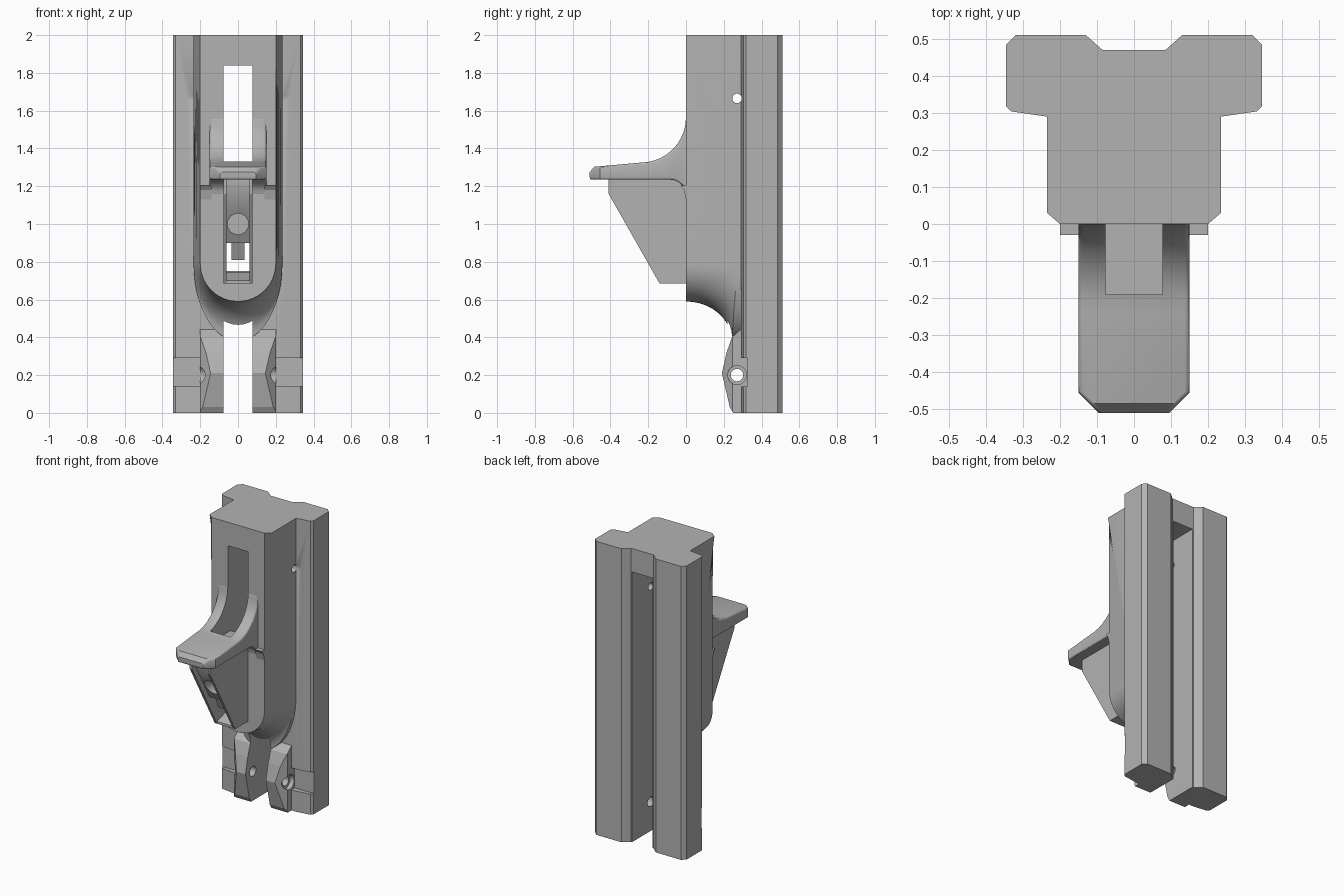
import bpy, bmesh, math
from mathutils import Vector

if "Cube" in bpy.data.objects:
    bpy.data.objects.remove(bpy.data.objects["Cube"], do_unlink=True)

grey = bpy.data.materials.new("plain grey")
grey.use_nodes = True
grey.diffuse_color = (0.45, 0.45, 0.45, 1)
grey.node_tree.nodes["Principled BSDF"].inputs["Base Color"].default_value = (0.45, 0.45, 0.45, 1)

SLOT = 0.077      # half width of the centre slot
PIN_Y = 0.27      # depth of both cross holes


def add(name, bm):
    bmesh.ops.recalc_face_normals(bm, faces=bm.faces[:])
    mesh = bpy.data.meshes.new(name)
    bm.to_mesh(mesh)
    bm.free()
    mesh.materials.append(grey)
    ob = bpy.data.objects.new(name, mesh)
    bpy.context.collection.objects.link(ob)
    return ob


def loft(name, rings):
    bm = bmesh.new()
    loops = [[bm.verts.new(p) for p in ring] for ring in rings]
    n = len(loops[0])
    for a, b in zip(loops, loops[1:]):
        for i in range(n):
            j = (i + 1) % n
            bm.faces.new((a[i], a[j], b[j], b[i]))
    bm.faces.new(loops[0])
    bm.faces.new(loops[-1][::-1])
    return add(name, bm)


def prism(name, profile, x0, x1):
    """Side profile of (y, z) points pulled along x."""
    return loft(name, [[(x, y, z) for y, z in profile] for x in (x0, x1)])


def box(x0, x1, y0, y1, z0, z1):
    return prism("cutter", [(y0, z0), (y1, z0), (y1, z1), (y0, z1)], x0, x1)


def rod(axis, r, a, b, u, z):
    """Cylinder from a to b along x or y."""
    ring = [(u + r * math.cos(t * math.pi / 16), z + r * math.sin(t * math.pi / 16)) for t in range(32)]
    if axis == "x":
        return prism("cutter", ring, a, b)
    return loft("cutter", [[(p, y, q) for p, q in ring] for y in (a, b)])


def apply_modifiers(ob):
    deps = bpy.context.evaluated_depsgraph_get()
    mesh = bpy.data.meshes.new_from_object(ob.evaluated_get(deps))
    ob.modifiers.clear()
    ob.data = mesh


def cut(ob, *cutters):
    for c in cutters:
        mod = ob.modifiers.new("cut", "BOOLEAN")
        mod.operation, mod.solver, mod.object = "DIFFERENCE", "EXACT", c
        c.hide_render = True
        apply_modifiers(ob)
        bpy.data.objects.remove(c, do_unlink=True)


def slice_off(ob, point, normal):
    bm = bmesh.new()
    bm.from_mesh(ob.data)
    res = bmesh.ops.bisect_plane(bm, geom=bm.verts[:] + bm.edges[:] + bm.faces[:],
                                 plane_co=point, plane_no=normal, clear_outer=True)
    edges = [e for e in res["geom_cut"] if isinstance(e, bmesh.types.BMEdge)]
    bmesh.ops.holes_fill(bm, edges=edges)
    bmesh.ops.recalc_face_normals(bm, faces=bm.faces[:])
    bm.to_mesh(ob.data)
    bm.free()


def cross_holes():
    holes = [rod("x", 0.025, -0.29, 0.29, PIN_Y, 1.665), rod("x", 0.033, -0.25, 0.25, PIN_Y, 0.2)]
    for s in (-1, 1):
        holes.append(rod("x", 0.05, s * 0.17, s * 0.29, PIN_Y, 0.2))
    return holes


# Back rail with its rear groove
half = [(0.085, 0.47), (0.13, 0.51), (0.32, 0.51), (0.345, 0.485), (0.345, 0.318),
        (0.332, 0.304), (0.235, 0.29)]
outline = half + [(-x, y) for x, y in reversed(half)]
rail = loft("back_rail", [[(x, y, z) for x, y in outline] for z in (0, 2)])
cut(rail, box(-SLOT, SLOT, 0, 1, -0.1, 1.84),
    box(0.2, 0.5, 0.1, 0.325, 0.14, 0.29), box(-0.5, -0.2, 0.1, 0.325, 0.14, 0.29),
    *cross_holes())

# Tapered front body with a scooped, rounded lower end
BOTTOM = 0.79


def body_ring(a):
    s, drop = math.sin(a), 0.21 * (1 - math.cos(a))
    w = 0.2 + 0.035 * s
    ring = [(w, 0.03 * s, 2)]
    for i in range(25):
        t = math.pi * i / 24
        ring.append((w * math.cos(t), s * (0.272 - 0.03 * math.sin(t)),
                     BOTTOM - (0.2 + drop) * math.sin(t)))
    return ring + [(-w, 0.03 * s, 2)]


rings = [body_ring(math.pi / 2 * i / 10) for i in range(11)]
rings.append([(x, 0.3, z) for x, y, z in rings[-1]])
body = loft("front_body", rings)
cut(body, box(-SLOT, SLOT, -0.5, 1, 0.75, 1.84), box(-SLOT, SLOT, 0.22, 1, -0.1, 1),
    rod("x", 0.025, -0.29, 0.29, PIN_Y, 1.665))

# Thumb shelf sweeping out of the body
sweep = [(-0.24 + 0.24 * math.sin(t), 1.565 - 0.24 * math.cos(t))
         for t in [math.pi / 2 * i / 10 for i in range(11)]]
fillet = [(-0.085 + 0.085 * math.sin(t), 1.15 + 0.085 * math.cos(t))
          for t in [math.pi / 2 * i / 6 for i in range(7)]]
shelf_profile = ([(-0.51, 1.235), (-0.51, 1.275), (-0.485, 1.303)] + sweep
                 + [(0.03, 1.565), (0.03, 1.15)] + fillet[::-1])
shelf = prism("thumb_shelf", shelf_profile, -0.15, 0.15)
for s in (-1, 1):
    slice_off(shelf, (s * 0.15, -0.455, 0), (s, -1, 0))
bev = shelf.modifiers.new("soft top edges", "BEVEL")
bev.width, bev.segments, bev.limit_method, bev.angle_limit = 0.012, 3, "ANGLE", math.radians(50)
apply_modifiers(shelf)
cut(shelf, box(-SLOT, SLOT, -0.19, 0.5, 1.25, 1.84))

# Small shoulders beside the shelf
for s, side in ((1, "left"), (-1, "right")):
    prism(side + "_shoulder", [(0.01, 1.205), (-0.03, 1.205), (-0.012, 1.18), (0, 1.13), (0.01, 1.13)],
          s * 0.14, s * 0.2)

# Lever housing: side plates, recessed core, floor and tab
plate = [(0.02, 1.24), (-0.41, 1.24), (-0.41, 1.16), (-0.14, 0.685), (0.02, 0.685)]
for s, side in ((1, "left"), (-1, "right")):
    prism(side + "_housing_plate", plate, s * 0.06, s * SLOT)
core = prism("housing_core", [(0.02, 1.24), (-0.37, 1.24), (-0.37, 1.16), (-0.22, 0.9), (0.02, 0.9)], -0.06, 0.06)
cut(core, rod("y", 0.055, -0.5, -0.1, 0, 1))
prism("housing_floor", [(-0.14, 0.685), (0.02, 0.685), (0.02, 0.75), (-0.14, 0.7)], -0.06, 0.06)
prism("housing_tab", [(-0.2, 0.9), (-0.16, 0.81), (0, 0.81), (0, 0.9)], -0.035, 0.035)

# Fork cheeks at the bottom
cheek = [(0.31, 0), (0.25, 0), (0.232, 0.03), (0.19, 0.21), (0.215, 0.32), (0.243, 0.4), (0.31, 0.46)]
for s, side in ((1, "left"), (-1, "right")):
    ob = prism(side + "_fork_cheek", cheek, s * SLOT, s * 0.2)
    slice_off(ob, (s * 0.2, 0.245, 0), (s, -1, 0))
    cut(ob, rod("x", 0.033, -0.25, 0.25, PIN_Y, 0.2), rod("x", 0.05, s * 0.17, s * 0.29, PIN_Y, 0.2))

# Smooth shading with sharp edges kept
bpy.ops.object.select_all(action="DESELECT")
for ob in (rail, body, shelf, core):
    ob.select_set(True)
    bpy.context.view_layer.objects.active = ob
bpy.ops.object.shade_smooth_by_angle(angle=math.radians(30))
